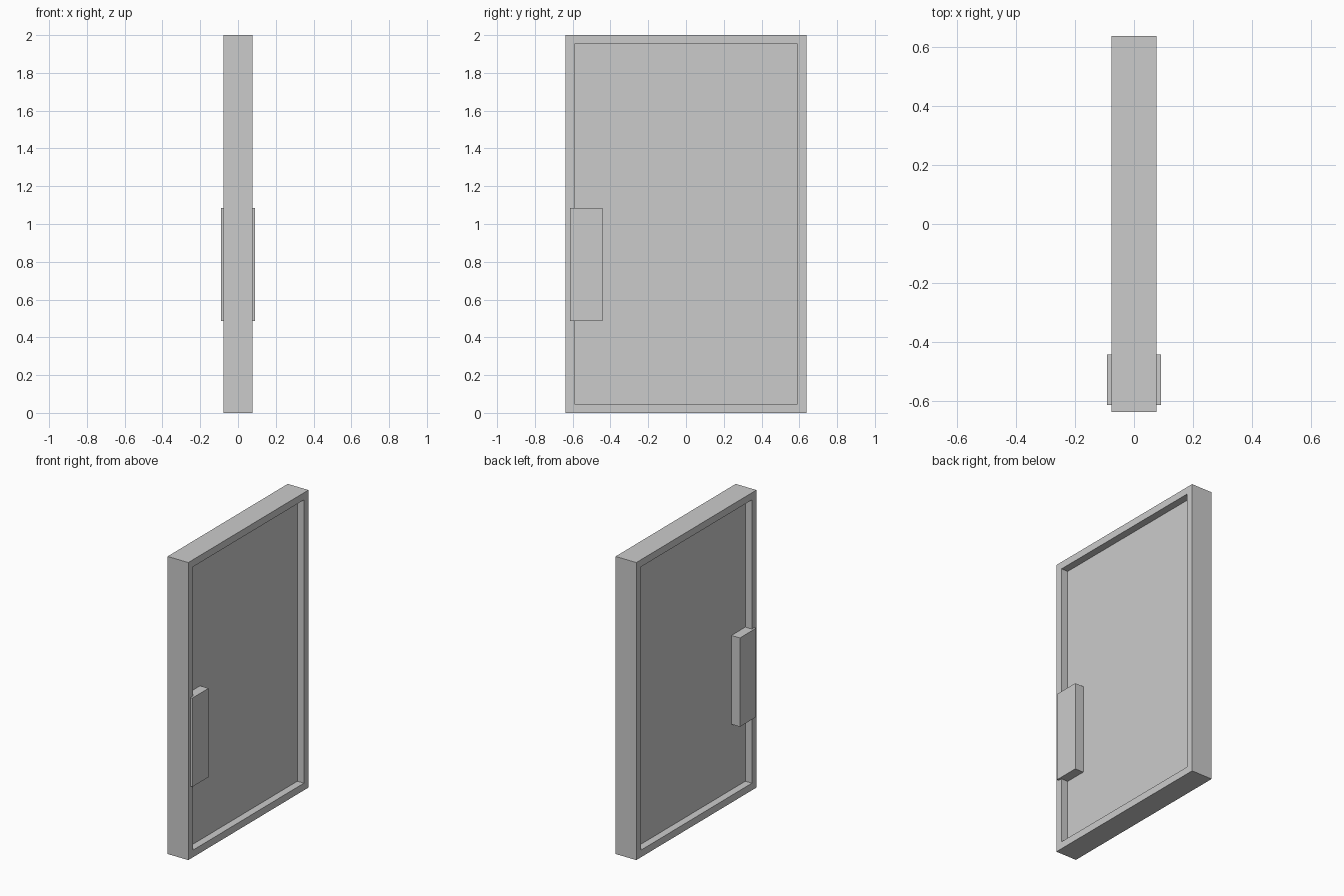
import bpy
import bmesh

if "Cube" in bpy.data.objects:
    bpy.data.objects.remove(bpy.data.objects["Cube"])

HALF_W, HEIGHT, HALF_D = 0.638, 2.0, 0.077   # outer frame
BORDER = 0.048                               # frame face width
PANEL_HALF_D = 0.028


def add_object(name, bm):
    bmesh.ops.recalc_face_normals(bm, faces=bm.faces)
    mesh = bpy.data.meshes.new(name)
    bm.to_mesh(mesh)
    bm.free()
    obj = bpy.data.objects.new(name, mesh)
    bpy.context.collection.objects.link(obj)
    return obj


def box(name, lo, hi):
    bm = bmesh.new()
    bmesh.ops.create_cube(bm, size=1)
    for v in bm.verts:
        v.co = [lo[i] if v.co[i] < 0 else hi[i] for i in range(3)]
    return add_object(name, bm)


def frame(name):
    # Rectangular cross-section carried around the four mitred corners
    section = [(-HALF_D, 0), (HALF_D, 0), (HALF_D, BORDER), (-HALF_D, BORDER)]
    corners = [(-1, 0), (1, 0), (1, 1), (-1, 1)]
    bm = bmesh.new()
    rings = []
    for sy, top in corners:
        rings.append([bm.verts.new((x, sy * (HALF_W - b),
                                    HEIGHT - b if top else b))
                      for x, b in section])
    for i in range(4):
        a, b = rings[i], rings[(i + 1) % 4]
        for j in range(4):
            k = (j + 1) % 4
            bm.faces.new((a[j], a[k], b[k], b[j]))
    return add_object(name, bm)


# Door surround
frame("door_frame")

# Recessed door leaf, seated against the inside of the frame
inner = HALF_W - BORDER
box("door_panel", (-PANEL_HALF_D, -inner, BORDER),
    (PANEL_HALF_D, inner, HEIGHT - BORDER))

# Raised handle plates on both faces, mirrored across the door
plate = box("handle_plates", (PANEL_HALF_D, -0.615, 0.487), (0.091, -0.443, 1.084))
mirror = plate.modifiers.new("both_sides", 'MIRROR')
mirror.use_axis = (True, False, False)
mirror.use_mirror_merge = False
